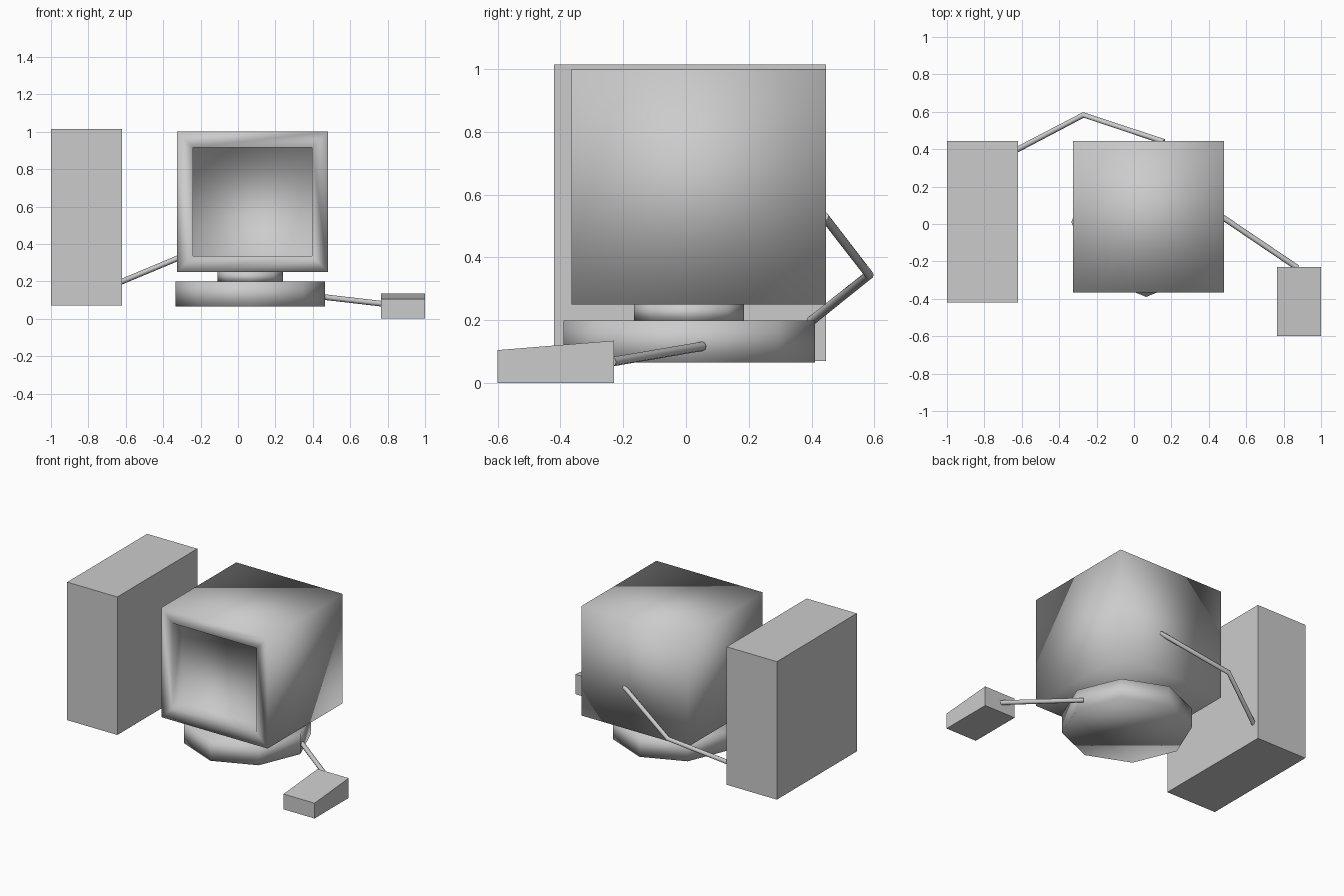
import bpy, bmesh
from mathutils import Vector

if "Cube" in bpy.data.objects:
    bpy.data.objects.remove(bpy.data.objects["Cube"])


def add_mesh(name, bm, smooth=False):
    bmesh.ops.recalc_face_normals(bm, faces=bm.faces[:])
    for f in bm.faces:
        f.smooth = smooth
    me = bpy.data.meshes.new(name)
    bm.to_mesh(me)
    bm.free()
    ob = bpy.data.objects.new(name, me)
    bpy.context.collection.objects.link(ob)
    return ob


def box_bm(lo, hi):
    lo, hi = Vector(lo), Vector(hi)
    bm = bmesh.new()
    bmesh.ops.create_cube(bm, size=1)
    for v in bm.verts:
        v.co = (lo + hi) / 2 + v.co * (hi - lo)
    return bm


def octagon(name, centre, radius, z0, z1):
    # corners of the octagon lie on the x and y axes
    bm = bmesh.new()
    bmesh.ops.create_cone(bm, cap_ends=True, segments=8, radius1=radius,
                          radius2=radius, depth=z1 - z0)
    bmesh.ops.translate(bm, verts=bm.verts[:], vec=(*centre, (z0 + z1) / 2))
    return add_mesh(name, bm, smooth=True)


def cable(name, points, radius=0.015):
    cu = bpy.data.curves.new(name, 'CURVE')
    cu.dimensions = '3D'
    cu.bevel_depth = radius
    cu.bevel_resolution = 2
    cu.use_fill_caps = True
    sp = cu.splines.new('POLY')
    sp.points.add(len(points) - 1)
    for p, co in zip(sp.points, points):
        p.co = (*co, 1)
    ob = bpy.data.objects.new(name, cu)
    bpy.context.collection.objects.link(ob)
    return ob


# computer tower
add_mesh("tower_case", box_bm((-1.0, -0.42, 0.07), (-0.62, 0.445, 1.015)))

# monitor: soft-shaded cube with a recessed screen in the front
bm = box_bm((-0.325, -0.365, 0.25), (0.48, 0.445, 1.0))
bm.normal_update()
front = min(bm.faces, key=lambda f: f.calc_center_median().y)
bmesh.ops.inset_individual(bm, faces=[front], thickness=0.12)
screen = bmesh.ops.extrude_discrete_faces(bm, faces=[front])["faces"]
bmesh.ops.translate(bm, verts=screen[0].verts[:], vec=(0, 0.1, 0))
add_mesh("monitor", bm, smooth=True)

# monitor stand
octagon("stand_base", (0.065, 0.01), 0.4, 0.065, 0.2)
octagon("stand_neck", (0.065, 0.01), 0.175, 0.2, 0.25)

# wedge-shaped mouse, lower at the front
bm = box_bm((0.765, -0.6, 0.0), (1.0, -0.23, 0.135))
for v in bm.verts:
    if v.co.y < -0.5 and v.co.z > 0.1:
        v.co.z = 0.105
add_mesh("mouse", bm)

# cables
cable("mouse_cable", [(0.875, -0.235, 0.068), (0.45, 0.052, 0.117)])
cable("monitor_cable", [(-0.63, 0.395, 0.195), (-0.27, 0.583, 0.345), (0.16, 0.44, 0.53)])
